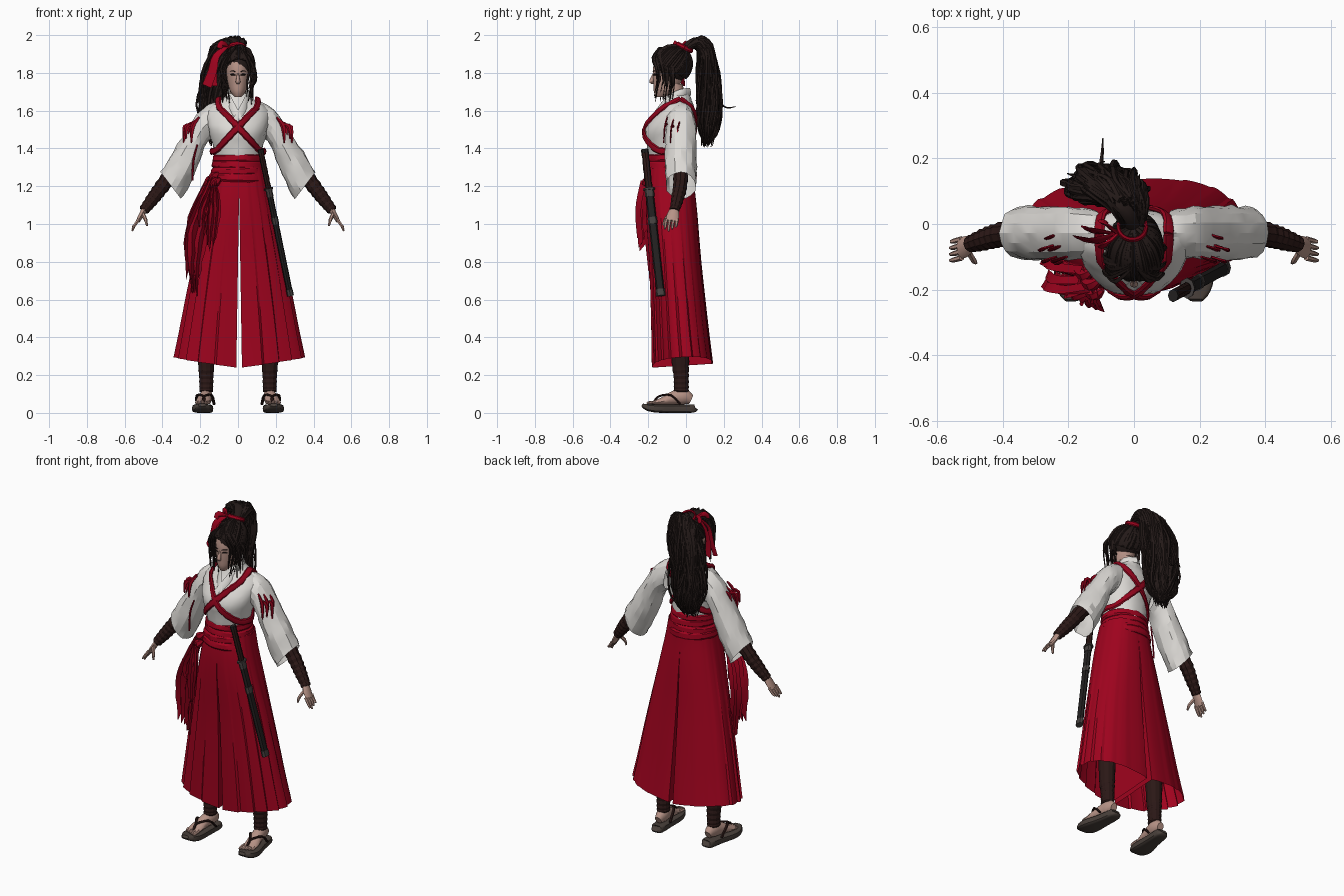
import bpy, bmesh, math, random
from mathutils import Vector

random.seed(4)
if "Cube" in bpy.data.objects:
    bpy.data.objects.remove(bpy.data.objects["Cube"])


def material(name, r, g, b):
    m = bpy.data.materials.new(name)
    m.use_nodes = True
    m.diffuse_color = (r, g, b, 1)
    m.node_tree.nodes["Principled BSDF"].inputs["Base Color"].default_value = (r, g, b, 1)
    m.node_tree.nodes["Principled BSDF"].inputs["Roughness"].default_value = 0.8
    return m


SKIN = material("skin", .47, .29, .24)
WHITE = material("white cloth", .72, .70, .67)
RED = material("red cloth", .35, .001, .013)
CORD = material("dark red cord", .28, .001, .011)
HAIR = material("black brown hair", .017, .010, .009)
WRAP = material("brown wrap", .024, .009, .008)
SOLE = material("sandal leather", .065, .05, .042)
LACQUER = material("dark lacquer", .016, .014, .014)
METAL = material("grey fitting", .06, .052, .05)
LIP = material("lip", .25, .09, .08)
UP, FRONT = Vector((0, 0, 1)), Vector((0, -1, 0))


def finish(bm, name, mat, angle=35):
    bmesh.ops.recalc_face_normals(bm, faces=bm.faces)
    me = bpy.data.meshes.new(name)
    bm.to_mesh(me)
    bm.free()
    me.materials.append(mat)
    ob = bpy.data.objects.new(name, me)
    bpy.context.collection.objects.link(ob)
    bpy.ops.object.select_all(action='DESELECT')
    ob.select_set(True)
    bpy.context.view_layer.objects.active = ob
    bpy.ops.object.shade_smooth_by_angle(angle=math.radians(angle))
    return ob


def smooth(pts, steps):
    """Catmull-Rom through tuples of any length."""
    out = []
    for i in range(len(pts) - 1):
        a, b, c, d = pts[max(i - 1, 0)], pts[i], pts[i + 1], pts[min(i + 2, len(pts) - 1)]
        for k in range(steps):
            t = k / steps
            out.append(tuple(q + .5 * t * (r - p + t * (2*p - 5*q + 4*r - s + t * (3*(q - r) + s - p)))
                             for p, q, r, s in zip(a, b, c, d)))
    return out + [tuple(pts[-1])]


def skin(bm, rings, cap=True, closed=True):
    vs = [[bm.verts.new(p) for p in r] for r in rings]
    n = len(vs[0])
    for a, b in zip(vs, vs[1:]):
        for j in range(n if closed else n - 1):
            k = (j + 1) % n
            bm.faces.new((a[j], a[k], b[k], b[j]))
    if cap:
        bm.faces.new(vs[0])
        bm.faces.new(vs[-1])


def tube(bm, pts, ref=FRONT, n=8, steps=3, ridge=0, square=1):
    """Points are (x, y, z, half width, half thickness); ref is the thickness direction."""
    P = smooth(pts, steps)
    rings = []
    power = lambda v: math.copysign(abs(v) ** square, v)
    for i, p in enumerate(P):
        c = Vector(p[:3])
        t = (Vector(P[min(i + 1, len(P) - 1)][:3]) - Vector(P[max(i - 1, 0)][:3])).normalized()
        r = ref(c) if callable(ref) else ref
        nn = (r - t * r.dot(t)).normalized()
        s = t.cross(nn)
        g = 1 + ridge * (i % 2)
        rings.append([c + s * p[3] * g * power(math.cos(j * math.tau / n))
                      + nn * p[4] * g * power(math.sin(j * math.tau / n)) for j in range(n)])
    skin(bm, rings)


def flip(pts, s):
    return [(p[0] * s,) + tuple(p[1:]) for p in pts]


def ellipses(bm, rows, n=28, fold=0):
    """Stack of level ellipses: (z, centre y, half x, half y)."""
    skin(bm, [[((rx + f) * math.sin(a), cy - (ry + f) * math.cos(a), z)
               for j in range(n) for a in [j * math.tau / n] for f in [fold * random.uniform(-1, 1)]]
              for z, cy, rx, ry in rows])


# Jacket body
TORSO = smooth([(1.33, -.08, .12, .115), (1.42, -.088, .135, .122), (1.5, -.088, .155, .13), (1.57, -.062, .168, .108),
                (1.62, -.045, .15, .085), (1.66, -.04, .085, .068), (1.69, -.04, .056, .056)], 3)
bm = bmesh.new()
ellipses(bm, TORSO, 32, .003)
finish(bm, "jacket_body", WHITE)


def chest(x, z, side):
    for (z0, c0, a0, b0), (z1, c1, a1, b1) in zip(TORSO, TORSO[1:]):
        if z0 <= z <= z1:
            t = (z - z0) / (z1 - z0)
            rx, ry = a0 + t * (a1 - a0), b0 + t * (b1 - b0)
            return c0 + t * (c1 - c0) + side * (ry * math.sqrt(max(0, 1 - (x / rx) ** 2)) + .007)


def outward(c):
    return Vector((c.x, c.y + .05, .01))


for s, side in ((1, "left"), (-1, "right")):
    # Wide sleeve: upper edge, lower edge and half depth of each ring
    bm = bmesh.new()
    rows = smooth([(.1, 1.65, .13, 1.46, .07), (.19, 1.612, .17, 1.42, .081), (.27, 1.5, .2, 1.34, .083),
                   (.345, 1.385, .25, 1.22, .084), (.41, 1.275, .3, 1.13, .08)], 3)
    rings = []
    for ax, az, bx, bz, d in rows:
        a, b = Vector((ax * s, -.027, az)), Vector((bx * s, -.027, bz))
        rings.append([(a + b) / 2 + (a - b) / 2 * math.cos(j * math.tau / 16) * f + Vector((0, d * f * math.sin(j * math.tau / 16), 0))
                      for j in range(16) for f in [random.uniform(.93, 1.04)]])
    skin(bm, rings, False)
    finish(bm, side + "_sleeve", WHITE, 20)
    # Collar band, left over right
    bm = bmesh.new()
    tube(bm, flip([(0, .022, 1.7, .02, .005), (.054, -.02, 1.695, .02, .005), (.05, -.088, 1.665, .02, .005),
                   (.02, -.152, 1.6, .02, .004), (-.025, chest(.025, 1.53, -1) + .003 - .003 * s, 1.53, .016, .003)], s), outward)
    finish(bm, side + "_collar", WHITE)
    # Crossed cord round chest, shoulder and back
    path = [(.105, -.03, 1.665)]
    path += [(.1 - .215 * k / 5, chest(.1 - .215 * k / 5, 1.62 - .23 * k / 5, -1), 1.62 - .23 * k / 5) for k in range(6)]
    path += [(-.14, -.085, 1.385)]
    path += [(-.115 + .215 * k / 5, chest(-.115 + .215 * k / 5, 1.39 + .23 * k / 5, 1), 1.39 + .23 * k / 5) for k in range(6)]
    bm = bmesh.new()
    tube(bm, flip([p + (.017, .009) for p in path + path[:1]], s), lambda c: outward(c) + UP * max(0, c.z - 1.6) * 3, ridge=.15)
    finish(bm, side + "_chest_cord", CORD)
    # Cord tassel on the sleeve
    bm = bmesh.new()
    for k in range(5):
        x, y = .23 + .01 * k, -.1 + .035 * (k % 3)
        tube(bm, flip([(x - .025, y, 1.565 - .012 * k, .006, .004), (x + .01, y - .012, 1.515, .013, .005),
                       (x + .016, y - .018, 1.43 + .02 * (k % 2), .004, .003)], s), n=5)
    finish(bm, side + "_sleeve_tassel", CORD)
    # Wrapped forearm
    bm = bmesh.new()
    tube(bm, flip([(.28, -.025, 1.36, .04, .04), (.39, -.03, 1.215, .037, .036), (.45, -.045, 1.135, .033, .032),
                   (.5, -.062, 1.07, .025, .024)], s), n=10, steps=6, ridge=.12)
    finish(bm, side + "_forearm_wrap", WRAP, 20)
    # Hand
    bm = bmesh.new()
    palm = Vector((s, 0, .6))
    tube(bm, flip([(.49, -.06, 1.085, .02, .018), (.51, -.068, 1.05, .032, .014), (.53, -.075, 1.015, .032, .011)], s), palm)
    for k in range(4):
        y, dz = -.103 + .019 * k, .012 * abs(k - 1)
        tube(bm, flip([(.525, y, 1.025, .009, .009), (.548, y - .006, .992, .008, .008),
                       (.56, y - .008, .962 + dz, .005, .005)], s), palm, n=6)
    tube(bm, flip([(.505, -.085, 1.055, .011, .01), (.488, -.112, 1.02, .009, .009), (.482, -.118, .99, .005, .005)], s), palm, n=6)
    finish(bm, side + "_hand", SKIN, 50)
    # Wide pleated trouser leg, open at the hem, with deeper pleats in front
    bm = bmesh.new()
    rings = []
    rows = smooth([(1.3, .135, -.2, .04), (1.2, .155, -.212, .045), (1.05, .186, -.212, .06), (.8, .236, -.195, .08),
                   (.5, .29, -.185, .112), (.24, .326, -.18, .14)], 3)
    for z, w, f, b in rows:
        d = (1.3 - z) / 1.06
        ring = []
        for j in range(61):
            a = math.pi * j / 60
            depth = (.01 + .05 * d) * (.65 + .35 * math.cos(a))
            g = 1 + depth * ((j % 6) / 5 - .6) + .016 * d * math.sin(5 * a + s)
            sx, cy = math.sin(a) ** .85, math.copysign(abs(math.cos(a)) ** .85, math.cos(a))
            lift = (.045 * sx + .02 * (1 - cy) / 2) * max(0, d - .8) * 5
            ring.append((s * (.017 * max(0, d - .12) + w * g * sx) + .006, (f + b) / 2 - (b - f) / 2 * g * cy, z + lift))
        rings.append(ring)
    skin(bm, rings, False)
    finish(bm, side + "_trouser_leg", RED, 25)
    # Wrapped shin, foot and toes
    bm = bmesh.new()
    tube(bm, flip([(.165, -.03, .6, .05, .05), (.168, -.03, .3, .043, .045), (.168, -.025, .18, .036, .038),
                   (.168, -.025, .11, .034, .038)], s), n=12, steps=6, ridge=.08)
    finish(bm, side + "_shin_wrap", WRAP, 20)
    bm = bmesh.new()
    tube(bm, flip([(.166, .028, .07, .02, .024), (.167, -.01, .085, .034, .042), (.174, -.06, .08, .035, .038),
                   (.185, -.13, .06, .041, .02), (.187, -.17, .054, .038, .011)], s), UP, n=12)
    for k in range(5):
        x = .154 + .016 * k
        tube(bm, flip([(x, -.155, .056, .01, .01), (x, -.195 + .006 * k, .054, .009, .009), (x, -.208 + .007 * k, .05, .004, .004)], s), UP, n=6)
    finish(bm, side + "_foot", SKIN, 50)
    # Sandal and its thong
    bm = bmesh.new()
    tube(bm, flip([(.166, .05, .027, .018, .016), (.167, .035, .023, .035, .022), (.176, -.06, .022, .044, .022),
                   (.188, -.15, .023, .056, .022), (.19, -.205, .03, .043, .018), (.19, -.232, .042, .02, .008)], s),
         UP, n=16, square=.5)
    finish(bm, side + "_sandal", SOLE)
    bm = bmesh.new()
    for e in (-.045, .045):
        tube(bm, flip([(.172 + e, -.03, .045, .008, .006), (.178 + e * .85, -.08, .094, .008, .006),
                       (.181, -.145, .087, .007, .006), (.18, -.175, .05, .006, .006)], s), UP, n=6)
    finish(bm, side + "_sandal_thong", WRAP)

# Waist sash in overlapping wraps
for i, (z, w) in enumerate(((1.245, .146), (1.28, .139), (1.315, .132), (1.35, .128))):
    bm = bmesh.new()
    ellipses(bm, [(z - .022, -.083, w, w - .012), (z - .012, -.083, w + .007, w - .006),
                  (z + .012, -.083, w + .004, w - .008), (z + .024, -.083, w - .008, w - .016)], 32, .002)
    ob = finish(bm, "sash_wrap_%d" % (i + 1), RED, 25)
    ob.rotation_euler.y = (.03, -.04, .04, -.02)[i]
    ob.location.x = -z * math.sin(ob.rotation_euler.y)

# Sash knot, loose cord and torn hanging cloth on the right hip
bm = bmesh.new()
for x, y, z in ((-.13, -.17, 1.25), (-.15, -.14, 1.23), (-.12, -.2, 1.22)):
    tube(bm, [(x + .025, y, z + .02, .008, .008), (x, y - .015, z, .025, .02), (x - .03, y, z - .025, .006, .008)], n=6)
finish(bm, "sash_knot", CORD)
bm = bmesh.new()
tube(bm, [(-.215, -.112, 1.42, .004, .004), (-.235, -.122, 1.34, .006, .004), (-.242, -.118, 1.23, .005, .004)], n=6)
finish(bm, "sleeve_cord", CORD)
DRAPES = [[(-.13, -.19, 1.25, .02), (-.18, -.2, 1.1, .045), (-.22, -.19, .95, .06), (-.235, -.17, .76, .04)],
          [(-.13, -.21, 1.23, .015), (-.125, -.238, 1.08, .035), (-.14, -.228, .92, .025)],
          [(-.14, -.14, 1.25, .025), (-.21, -.13, 1.08, .04), (-.245, -.11, .9, .04), (-.23, -.13, .66, .015)],
          [(-.15, -.17, 1.2, .02), (-.205, -.17, 1.05, .045), (-.24, -.15, .85, .03)],
          [(-.13, -.2, 1.2, .02), (-.17, -.215, 1.08, .04), (-.18, -.205, .99, .03)]]
for i, path in enumerate(DRAPES):
    bm = bmesh.new()
    rows = smooth(path, 4)
    skin(bm, [[(x + w * ((k - 3) / 3 + random.uniform(-.1, .1)), y + (.016 if k % 2 else -.012) - .003 * k,
                z - (random.uniform(-.02, .08) if r == len(rows) - 1 else 0)) for k in range(7)]
              for r, (x, y, z, w) in enumerate(rows)], False, False)
    finish(bm, "torn_cloth_%d" % (i + 1), RED, 40)


# Sheathed sword on the left hip
def sword(name, mat, za, zb, a, b, ridge=0):
    at = lambda z: (.12 + .158 * (1.39 - z) / .77, -.218 + .085 * (1.39 - z) / .77, z, a, b)
    bm = bmesh.new()
    tube(bm, [at(za), at((za + zb) / 2), at(zb)], n=8, steps=5, ridge=ridge)
    finish(bm, name, mat)


sword("sword_grip", WRAP, 1.38, 1.19, .014, .018, .12)
sword("sword_pommel", LACQUER, 1.395, 1.375, .016, .02)
sword("sword_guard", METAL, 1.19, 1.18, .024, .032)
sword("scabbard", LACQUER, 1.18, .63, .016, .022)
for i, z in enumerate((1.165, 1.02, .64)):
    sword("scabbard_fitting_%d" % (i + 1), METAL, z + .015, z - .02, .018, .025)

# Neck, head, nose
bm = bmesh.new()
ellipses(bm, [(1.6, -.04, .05, .05), (1.66, -.05, .043, .046), (1.74, -.065, .042, .048)], 16)
finish(bm, "neck", SKIN)
bm = bmesh.new()
ellipses(bm, smooth([(1.672, -.135, .018, .022), (1.7, -.115, .04, .055), (1.74, -.102, .053, .071), (1.78, -.095, .06, .08),
                     (1.83, -.09, .063, .084), (1.88, -.085, .058, .075)], 3), 24)
tube(bm, [(0, -.168, 1.795, .007, .008), (0, -.18, 1.765, .01, .011), (0, -.183, 1.752, .013, .01), (0, -.172, 1.744, .008, .005)])
finish(bm, "head", SKIN, 50)
# Eyes, brows and mouth as thin strips
for s, side in ((1, "left"), (-1, "right")):
    for name, z, h, y in (("eye", 1.79, .005, -.168), ("brow", 1.808, .003, -.17)):
        bm = bmesh.new()
        tube(bm, flip([(.014, y - .004, z - .002, h * .5, .003), (.026, y, z + .002, h, .003), (.04, y + .012, z, h * .5, .003)], s), n=6)
        finish(bm, side + "_" + name, HAIR)
bm = bmesh.new()
tube(bm, [(-.018, -.161, 1.718, .002, .003), (0, -.168, 1.72, .005, .004), (.018, -.161, 1.718, .002, .003)], n=6)
finish(bm, "mouth", LIP)

# Hair swept over the scalp to the tie
C, R = Vector((.005, -.072, 1.845)), Vector((.077, .098, .096))
bm = bmesh.new()
bmesh.ops.create_uvsphere(bm, u_segments=20, v_segments=12, radius=1)
for v in bm.verts:
    v.co = C + v.co * R
tie = Vector((-.1, .62, .8)).normalized()
for k in range(64):
    a = k * math.tau / 64
    h = -.18 + .5 * math.cos(a) - .2 * math.sin(a) ** 2 + random.uniform(-.06, .06)
    q = math.sqrt(1 - h * h)
    d0 = Vector((math.sin(a) * q, -math.cos(a) * q, h))
    grow = random.uniform(1.0, 1.08)
    tube(bm, [tuple(C + d0.lerp(tie, t).normalized() * grow * R) + (.013 - .006 * t, .007) for t in (0, .25, .5, .75, 1)],
         lambda c: c - C, n=5)
finish(bm, "scalp_hair", HAIR)
# Parted fringe and loose locks beside the face
bm = bmesh.new()
for k in range(44):
    s = -1 if k % 2 else 1
    x, y, z = random.uniform(.058, .088), random.uniform(-.165, -.06), random.uniform(1.63, 1.75)
    thick = .009 if z > 1.68 else .005
    tube(bm, flip([(.012, y * .5 - .06, 1.935, .004, .004), (x * .75, y - .014, 1.88, thick, .006),
                   (x + .004, y, 1.82, thick, .005), (x + random.uniform(-.012, .012), y + .006, 1.76, thick * .7, .004),
                   (x - random.uniform(0, .02), y - .005, z, .002, .002)], s), outward, n=4)
finish(bm, "loose_locks", HAIR)
# Ponytail: solid core with tapered, wavy strands
TAIL = [(-.005, .0, 1.925, .032, .03), (-.015, .05, 1.962, .048, .028), (-.048, .1, 1.93, .082, .035), (-.08, .118, 1.8, .1, .052),
        (-.095, .12, 1.65, .105, .06), (-.095, .12, 1.52, .085, .05), (-.1, .112, 1.43, .03, .02)]
bm = bmesh.new()
tube(bm, [p[:3] + (p[3] * .8, p[4] * .8) for p in TAIL], lambda c: Vector((0, .6, .6 if c.z > 1.9 else 0)), n=12)
for k in range(150):
    a, r = random.uniform(0, math.tau), random.uniform(.6, 1.1)
    ph, last = random.uniform(0, 6), random.choice((4, 5, 6, 7, 7))
    pts = []
    for i, (x, y, z, w, d) in enumerate(TAIL[:last]):
        wave, tip = .012 * min(i, 3) / 2, i == last - 1
        dz = .028 * r * math.sin(a) if i < 2 else random.uniform(-.025, .025)
        pts.append((x + w * r * math.cos(a) + wave * math.sin(ph + 2 * i), y + d * r * math.sin(a) + wave * .6 * math.cos(ph + 2 * i),
                    z + dz, .002 if tip else .01, .002 if tip else .006))
    tube(bm, pts, Vector((math.cos(a), math.sin(a), .2)), n=5)
tube(bm, [(-.1, .15, 1.72, .008, .006), (-.1, .185, 1.64, .007, .005), (-.097, .22, 1.615, .005, .004), (-.095, .262, 1.622, .002, .002)], UP, n=5)
finish(bm, "ponytail", HAIR)

# Hair ribbon: band, bow loops and tails
bm = bmesh.new()
tube(bm, [(-.005 + .043 * math.cos(k * math.tau / 10), -.008 + .04 * math.sin(k * math.tau / 10),
           1.935 - .02 * math.sin(k * math.tau / 10), .012, .006) for k in range(11)], lambda c: c - Vector((-.005, -.008, 1.93)), n=6)
for e in (-1, 1):
    tube(bm, [(-.05, -.03, 1.94, .006, .005), (-.085, -.03 + .03 * e, 1.955, .018, .006), (-.1, -.03 + .04 * e, 1.93, .012, .005)], n=6)
    tube(bm, [(-.055, -.03, 1.94, .008, .004), (-.115, -.035 + .015 * e, 1.89, .02, .005), (-.135, -.035 + .015 * e, 1.81, .026, .005),
              (-.15 + .015 * e, -.03 + .015 * e, 1.73, .028, .004)], Vector((-.4, -1, .2)), n=6)
finish(bm, "hair_ribbon", RED)
